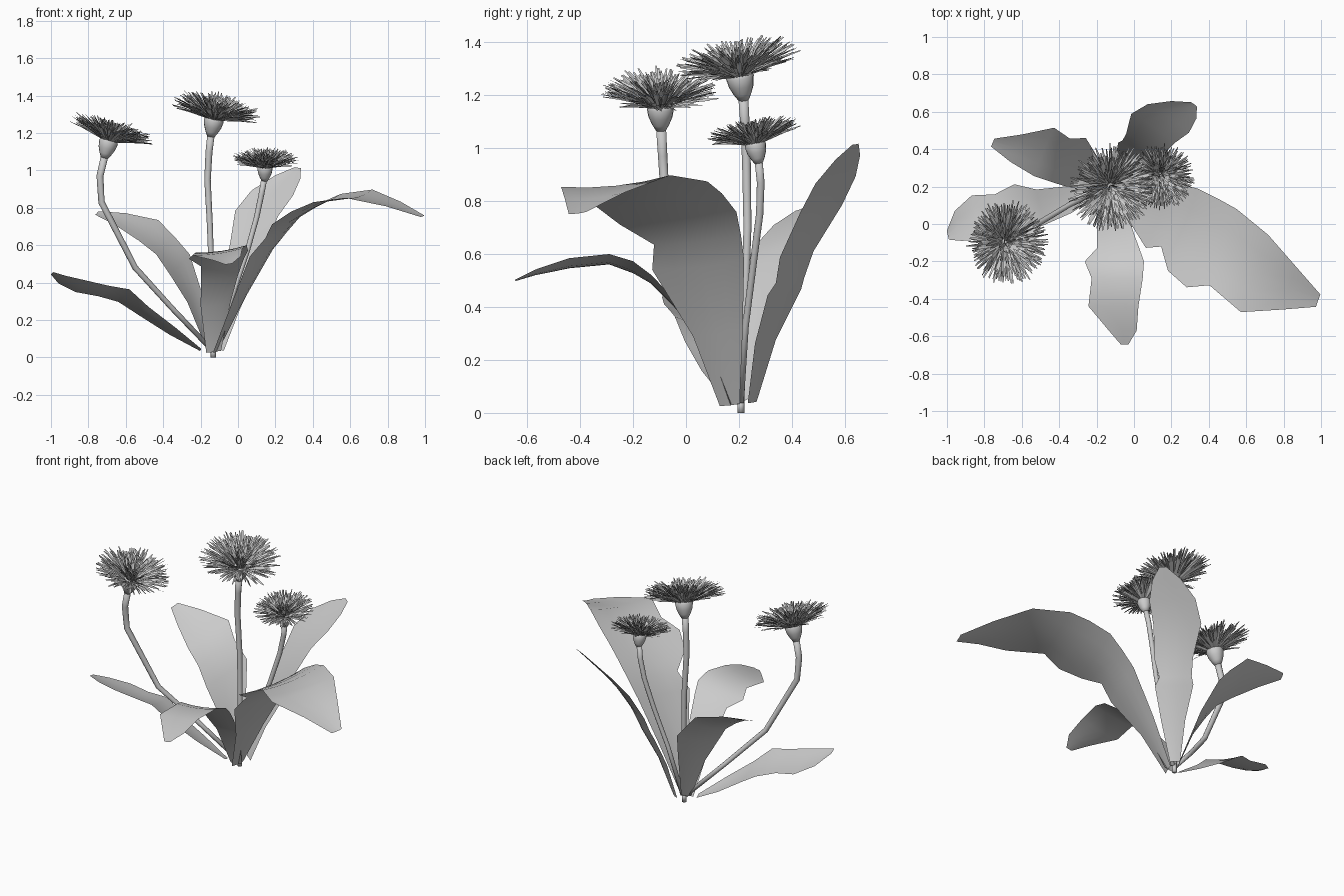
import bpy, bmesh, math, random
from mathutils import Vector, Matrix

random.seed(4)


def finish(bm, name, smooth=True):
    me = bpy.data.meshes.new(name)
    bm.to_mesh(me)
    bm.free()
    for p in me.polygons:
        p.use_smooth = smooth
    ob = bpy.data.objects.new(name, me)
    bpy.context.collection.objects.link(ob)
    return ob


def leaf(name, side, stations, cup=0.08):
    """Blade swept along a midrib; each station is x, y, z, half width (and other half width if uneven)."""
    side = Vector(side).normalized()
    pts = [Vector(s[:3]) for s in stations]
    bm = bmesh.new()
    rows = []
    for i, s in enumerate(stations):
        t = pts[min(i + 1, len(pts) - 1)] - pts[max(i - 1, 0)]
        n = t.cross(side).normalized()
        if n.z < 0:
            n = -n
        rows.append([bm.verts.new(pts[i] + side * (s[3] if u < 0 else s[-1]) * u - n * s[3] * cup * (1 - u * u))
                     for u in (-1, -0.5, 0, 0.5, 1)])
    for a, b in zip(rows, rows[1:]):
        for j in range(4):
            bm.faces.new((a[j], a[j + 1], b[j + 1], b[j]))
    bm.normal_update()
    if sum(f.normal.z for f in bm.faces) < 0:
        bmesh.ops.reverse_faces(bm, faces=bm.faces[:])
    return finish(bm, name)


def stem(name, points, r0, r1, sides=10):
    """Tapered tube through a few points."""
    pts = [Vector(p) for p in points]
    bm = bmesh.new()
    rings = []
    for i, p in enumerate(pts):
        t = (pts[min(i + 1, len(pts) - 1)] - pts[max(i - 1, 0)]).normalized()
        q = Vector((0, 0, 1)).rotation_difference(t)
        r = r0 + (r1 - r0) * i / (len(pts) - 1)
        rings.append([bm.verts.new(p + q @ Vector((r * math.cos(a), r * math.sin(a), 0)))
                      for a in (k * math.tau / sides for k in range(sides))])
    for a, b in zip(rings, rings[1:]):
        for k in range(sides):
            bm.faces.new((a[k], a[(k + 1) % sides], b[(k + 1) % sides], b[k]))
    bm.faces.new(rings[0][::-1])
    bm.faces.new(rings[-1])
    return finish(bm, name)


def flower(name, base, axis, scale):
    q = Vector((0, 0, 1)).rotation_difference(Vector(axis))
    mat = Matrix.Translation(base) @ q.to_matrix().to_4x4() @ Matrix.Scale(scale, 4)

    # green cup under the petals
    bm = bmesh.new()
    prof = [(0, -0.02), (0.02, -0.02), (0.034, 0.005), (0.047, 0.035), (0.053, 0.07), (0.045, 0.09), (0, 0.095)]
    vs = [bm.verts.new((r, 0, z)) for r, z in prof]
    es = [bm.edges.new(e) for e in zip(vs, vs[1:])]
    bmesh.ops.spin(bm, geom=vs + es, cent=(0, 0, 0), axis=(0, 0, 1), angle=math.tau, steps=16)
    bmesh.ops.remove_doubles(bm, verts=bm.verts[:], dist=1e-4)
    bmesh.ops.recalc_face_normals(bm, faces=bm.faces[:])
    finish(bm, name + "_cup").matrix_world = mat

    # rings of narrow petals: count, root radius, length, elevation
    bm = bmesh.new()
    for count, root, length, elev in ((75, 0.045, 0.19, 17), (75, 0.04, 0.19, 24), (65, 0.035, 0.17, 34),
                                      (50, 0.025, 0.145, 47), (35, 0.015, 0.12, 62), (16, 0.006, 0.105, 76)):
        for k in range(count):
            a = (k + random.uniform(-0.5, 0.5)) * math.tau / count
            e = math.radians(elev + random.uniform(-7, 7))
            ln = length * random.uniform(0.85, 1.08)
            out = Vector((math.cos(a), math.sin(a), 0))
            d = out * math.cos(e) + Vector((0, 0, math.sin(e)))
            up = Vector((0, 0, math.cos(e))) - out * math.sin(e)
            tan = Vector((-math.sin(a), math.cos(a), 0))
            tan = (tan + up * random.uniform(-0.8, 0.8)).normalized()
            start = out * root + Vector((0, 0, 0.08))
            pairs = []
            for f, w, lift in ((0, 0.004, 0), (0.65, 0.0075, 0.005), (1, 0.003, 0)):
                c = start + d * ln * f + up * lift
                pairs.append((bm.verts.new(c - tan * w), bm.verts.new(c + tan * w)))
            for (p, r), (s, t) in zip(pairs, pairs[1:]):
                bm.faces.new((p, s, t, r))
    finish(bm, name + "_petals", False).matrix_world = mat


# root stub
stem("root_stub", [(-0.132, 0.207, 0), (-0.132, 0.207, 0.05)], 0.014, 0.014)

# flower stalks and heads
stem("middle_stalk", [(-0.132, 0.207, 0.03), (-0.14, 0.222, 0.4), (-0.15, 0.232, 0.7),
                      (-0.163, 0.228, 0.95), (-0.155, 0.222, 1.1), (-0.142, 0.215, 1.21)], 0.013, 0.02)
flower("middle_flower", (-0.142, 0.215, 1.2), (0.2, -0.17, 1), 1.0)

stem("left_stalk", [(-0.14, 0.2, 0.04), (-0.35, 0.1, 0.26), (-0.55, -0.02, 0.48), (-0.73, -0.08, 0.83),
                    (-0.738, -0.088, 0.97), (-0.71, -0.095, 1.09)], 0.013, 0.02)
flower("left_flower", (-0.71, -0.095, 1.085), (0.27, -0.03, 1), 0.97)

stem("right_stalk", [(-0.12, 0.207, 0.04), (-0.03, 0.225, 0.33), (0.05, 0.255, 0.57), (0.1, 0.278, 0.75),
                     (0.125, 0.282, 0.87), (0.143, 0.272, 0.97)], 0.012, 0.016)
flower("right_flower", (0.143, 0.272, 0.957), (0.02, -0.19, 1), 0.77)

# leaves
leaf("large_right_leaf", (0.33, 0.93, 0.1), [
    (-0.12, 0.165, 0.03, 0.04), (0.0, 0.12, 0.30, 0.10), (0.13, 0.06, 0.56, 0.20, 0.17),
    (0.195, 0.02, 0.65, 0.15, 0.20), (0.26, -0.03, 0.735, 0.235), (0.37, -0.09, 0.805, 0.265, 0.24),
    (0.47, -0.14, 0.85, 0.20, 0.235), (0.645, -0.265, 0.875, 0.22),
    (0.83, -0.345, 0.82, 0.12), (0.985, -0.41, 0.755, 0.035)])
leaf("front_leaf", (0.98, 0, 0.14), [
    (-0.13, 0.17, 0.03, 0.04), (-0.12, 0.07, 0.28, 0.08), (-0.11, -0.05, 0.42, 0.09, 0.11),
    (-0.11, -0.13, 0.50, 0.09, 0.14), (-0.105, -0.2, 0.55, 0.16), (-0.09, -0.29, 0.58, 0.138),
    (-0.11, -0.44, 0.565, 0.135), (-0.06, -0.57, 0.53, 0.075), (-0.05, -0.645, 0.5, 0.02)])
leaf("low_left_leaf", (-0.22, 0.95, -0.25), [
    (-0.2, 0.17, 0.04, 0.02), (-0.35, 0.13, 0.14, 0.075), (-0.5, 0.09, 0.245, 0.10), (-0.61, 0.085, 0.33, 0.135),
    (-0.72, 0.05, 0.355, 0.115), (-0.84, 0.035, 0.38, 0.125), (-0.94, -0.01, 0.415, 0.085),
    (-0.995, -0.06, 0.45, 0.025)])
leaf("back_left_leaf", (0.35, 0.86, 0.36), [
    (-0.15, 0.215, 0.045, 0.035), (-0.235, 0.28, 0.33, 0.10), (-0.31, 0.33, 0.495, 0.15), (-0.39, 0.34, 0.60, 0.135),
    (-0.48, 0.385, 0.68, 0.15), (-0.63, 0.405, 0.74, 0.085), (-0.755, 0.435, 0.772, 0.025)])
leaf("back_right_leaf", (0.8, -0.55, -0.1), [
    (-0.1, 0.25, 0.04, 0.03), (-0.045, 0.30, 0.27, 0.07), (0.01, 0.37, 0.455, 0.115, 0.11),
    (0.02, 0.39, 0.50, 0.10, 0.09), (0.04, 0.425, 0.60, 0.10, 0.125), (0.10, 0.51, 0.77, 0.14),
    (0.175, 0.57, 0.88, 0.125, 0.145), (0.26, 0.615, 0.965, 0.075, 0.09), (0.32, 0.64, 1.015, 0.02)])
